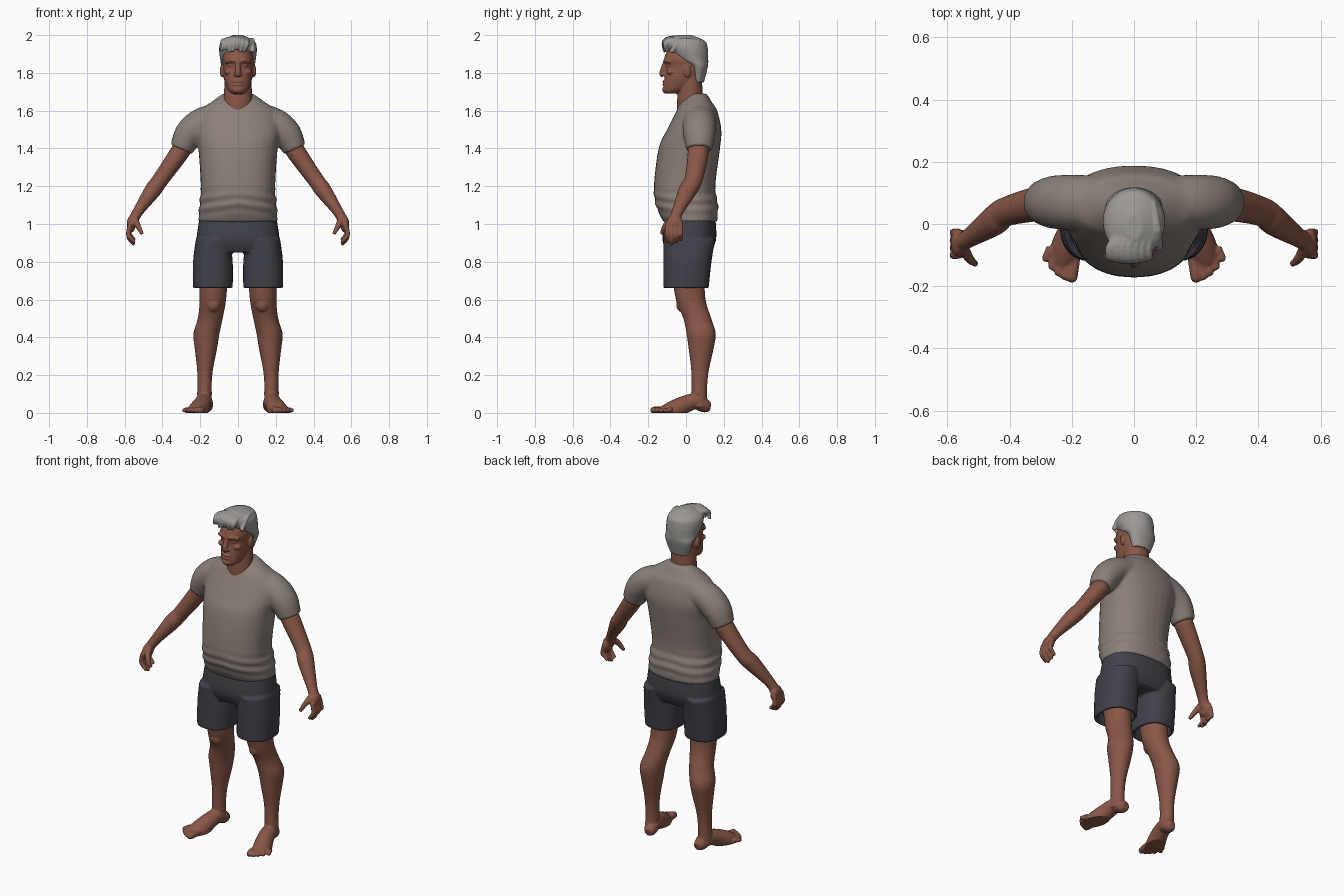
import bpy
import bmesh
import math
from mathutils import Vector, Matrix

default_cube = bpy.data.objects.get("Cube")
if default_cube:
    bpy.data.objects.remove(default_cube, do_unlink=True)

SIDES = {"left": 1, "right": -1}
SEGMENTS = 32
X_AXIS, Y_AXIS, Z_AXIS = Matrix.Identity(3)


def make_material(name, colour):
    material = bpy.data.materials.new(name)
    material.use_nodes = True
    material.diffuse_color = (*colour, 1)
    shader = next(n for n in material.node_tree.nodes if n.type == "BSDF_PRINCIPLED")
    shader.inputs["Base Color"].default_value = (*colour, 1)
    shader.inputs["Roughness"].default_value = .8
    return material


skin = make_material("warm_skin", (.25, .095, .062))
cloth = make_material("taupe_shirt", (.26, .215, .19))
denim = make_material("slate_shorts", (.052, .053, .068))
silver = make_material("silver_hair", (.33, .315, .3))


def resample(rows, steps=4):
    """Smooth spline through rows of numbers."""
    result = []
    last = len(rows) - 1
    for i in range(last):
        before, start = rows[max(i - 1, 0)], rows[i]
        end, after = rows[i + 1], rows[min(i + 2, last)]
        for s in range(steps):
            t = s / steps
            result.append([q + t / 2 * (r - p + t * (2 * p - 5 * q + 4 * r - o
                           + t * (3 * (q - r) + o - p)))
                           for p, q, r, o in zip(before, start, end, after)])
    return result + [list(rows[-1])]


def loft(bm, rows, side=1, depth_axis=Y_AXIS, upright=False, power=2, hollow=0):
    """Skin oval rings; each row is x, y, z, half width, half depth."""
    rows = resample(rows)
    if hollow:
        x, y, z, w, d = rows[0]
        w, d = w - hollow, d - hollow
        rows = [[x, y, z + 4 * hollow, w, d], [x, y, z, w, d]] + rows
    centres = [Vector(row[:3]) for row in rows]
    rings = []
    for i, (*_, half_width, half_depth) in enumerate(rows):
        ahead = centres[min(i + 1, len(rows) - 1)] - centres[max(i - 1, 0)]
        tangent = Z_AXIS if upright else ahead.normalized()
        depth = (depth_axis - tangent * depth_axis.dot(tangent)).normalized()
        wide = tangent.cross(depth)
        ring = []
        for k in range(SEGMENTS):
            angle = math.tau * k / SEGMENTS
            u, v = (math.copysign(abs(f) ** (2 / power), f)
                    for f in (math.cos(angle), math.sin(angle)))
            point = centres[i] + wide * half_width * u + depth * half_depth * v
            point.x *= side
            ring.append(bm.verts.new(point))
        rings.append(ring)
    for low, high in zip(rings, rings[1:]):
        for k in range(SEGMENTS):
            n = (k + 1) % SEGMENTS
            bm.faces.new((low[k], low[n], high[n], high[k]))
    bm.faces.new(rings[0])
    bm.faces.new(rings[-1])


def tube(bm, path, ratio=1, **options):
    """Loft along a path of x, y, z, radius; ratio is depth over width."""
    loft(bm, [(x, y, z, r, r * ratio) for x, y, z, r in path], **options)


def stack(bm, levels, x=0, **options):
    """Loft level rings; each is z, half width, front y, back y."""
    rows = [(x, (front + back) / 2, z, w, (back - front) / 2)
            for z, w, front, back in levels]
    loft(bm, rows, upright=True, **options)


def ball(bm, centre, size, side=1):
    x, y, z = centre
    matrix = Matrix.Translation((x * side, y, z)) @ Matrix.Diagonal((*size, 1))
    bmesh.ops.create_icosphere(bm, subdivisions=3, radius=1, matrix=matrix)


def fuse(name, bm, material, voxel, rounds=2, shape=None):
    """Blend all overlapping volumes into one smooth surface."""
    bmesh.ops.recalc_face_normals(bm, faces=bm.faces)
    mesh = bpy.data.meshes.new(name)
    bm.to_mesh(mesh)
    bm.free()
    part = bpy.data.objects.new(name, mesh)
    bpy.context.collection.objects.link(part)
    remesh = part.modifiers.new("blend", "REMESH")
    remesh.mode = "VOXEL"
    remesh.voxel_size = voxel
    relax = part.modifiers.new("relax", "SMOOTH")
    relax.factor, relax.iterations = .5, rounds
    graph = bpy.context.evaluated_depsgraph_get()
    part.data = bpy.data.meshes.new_from_object(part.evaluated_get(graph))
    part.modifiers.clear()
    part.data.materials.clear()
    part.data.materials.append(material)
    for polygon in part.data.polygons:
        polygon.use_smooth = True
        polygon.material_index = 0
    if shape:
        for vertex in part.data.vertices:
            shape(vertex.co)


def fabric_folds(co):
    # slanted creases gathered around the waist
    fade = math.exp(-((co.z - 1.11) / .06) ** 2)
    wave = math.sin(110 * co.z + 14 * abs(co.x) + 5 * co.y)
    scale = 1 + .02 * fade * wave
    co.x *= scale
    co.y *= scale


def flat_sole(co):
    co.z = max(co.z, 0)


# Shirt: torso and sleeves
bm = bmesh.new()
stack(bm, [(1.01, .21, -.12, .165), (1.1, .205, -.16, .17), (1.2, .197, -.17, .155),
           (1.4, .21, -.145, .18), (1.5, .225, -.1, .187), (1.6, .2, -.05, .165),
           (1.64, .15, -.03, .14), (1.69, .08, .02, .11)], power=2.25)
for side in SIDES.values():
    tube(bm, [(.3, .07, 1.395, .062), (.26, .07, 1.475, .077),
              (.2, .07, 1.53, .08), (.12, .07, 1.56, .078)], ratio=1.1, side=side)
fuse("shirt", bm, cloth, .009, 4, fabric_folds)

# Shorts: hips and two open legs
bm = bmesh.new()
stack(bm, [(.85, .215, -.1, .13), (.92, .22, -.125, .16), (1.04, .203, -.11, .155)],
      power=2.4)
for side in SIDES.values():
    stack(bm, [(.66, .105, -.12, .12), (.8, .105, -.12, .135), (.92, .09, -.12, .155)],
          x=.133, side=side, power=2.4, hollow=.016)
fuse("shorts", bm, denim, .007, 3)

# Head and neck with facial forms
bm = bmesh.new()
stack(bm, [(1.69, .03, -.11, -.04), (1.71, .053, -.12, 0), (1.77, .075, -.114, .08),
           (1.83, .08, -.106, .1), (1.88, .082, -.115, .105), (1.97, .06, -.07, .08)],
      power=2.2)
stack(bm, [(1.55, .085, -.045, .11), (1.66, .076, -.047, .09), (1.79, .07, -.03, .085)])
tube(bm, [(0, -.11, 1.86, .01), (0, -.126, 1.8, .015), (0, -.118, 1.785, .013)])
ball(bm, (0, -.11, 1.71), (.028, .016, .018))
for lip_height in (1.738, 1.754):
    ball(bm, (0, -.115, lip_height), (.028, .01, .007))
for side in SIDES.values():
    # brow, eye, cheekbone, nostril and ear
    tube(bm, [(0, -.11, 1.86, .01), (.035, -.107, 1.867, .011), (.065, -.083, 1.857, .01)],
         side=side, depth_axis=Z_AXIS)
    ball(bm, (.033, -.09, 1.837), (.017, .013, .009), side)
    ball(bm, (.05, -.08, 1.805), (.023, .022, .016), side)
    ball(bm, (.014, -.118, 1.79), (.009, .011, .008), side)
    ball(bm, (.085, .006, 1.81), (.011, .02, .034), side)
fuse("head_and_neck", bm, skin, .0045)

# Hair: close cap, swept fringe locks and side lock
bm = bmesh.new()
stack(bm, [(1.75, .06, .03, .095), (1.83, .087, .02, .115), (1.87, .094, -.05, .118),
           (1.93, .1, -.1, .115), (1.97, .085, -.105, .1), (2, .025, -.05, .03)])
LOCKS = 7
for i in range(LOCKS):
    x = -.075 + .02 * i
    lift = .014 * math.sin(math.pi * i / (LOCKS - 1))
    sway = .008 * math.sin(2 * i)
    tube(bm, [(x * .7 + .03, 0, 1.97 + lift, .012), (x, -.07, 1.97 + lift, .014),
              (x, -.106 - lift / 2, 1.95 + lift, .015), (x - .014, -.1 - lift, 1.915 + sway, .007)],
         depth_axis=X_AXIS)
tube(bm, [(.06, .07, 1.96, .012), (.075, -.02, 1.97, .014), (.08, -.08, 1.91, .012)],
     depth_axis=X_AXIS)
fuse("hair", bm, silver, .0045)

for label, side in SIDES.items():
    # Arm with palm, curled fingers and thumb
    bm = bmesh.new()
    tube(bm, [(.25, .07, 1.48, .05), (.305, .066, 1.385, .051), (.41, .04, 1.235, .043),
              (.45, .01, 1.18, .044), (.53, -.045, 1.065, .028), (.56, -.06, 1.01, .028)],
         ratio=1.1, side=side)
    ball(bm, (.565, -.06, 1), (.024, .046, .045), side)
    for finger in range(4):
        y = -.1 + .024 * finger
        drop = .012 * abs(finger - 1)
        tube(bm, [(.57, y, 1, .013), (.58, y, .95, .013),
                  (.57, y, .915 + drop, .012), (.547, y, .89 + drop, .009)], side=side)
    tube(bm, [(.55, -.07, 1.035, .018), (.53, -.11, .99, .015), (.507, -.13, .947, .009)],
         side=side)
    fuse("arm_" + label, bm, skin, .005)

    # Leg with kneecap and ankle bones
    bm = bmesh.new()
    tube(bm, [(.13, .01, .74, .078), (.133, .025, .6, .07), (.147, .06, .5, .066),
              (.167, .08, .42, .069), (.17, .08, .34, .059), (.175, .074, .22, .041),
              (.177, .07, .12, .037), (.177, .07, .03, .04)],
         ratio=1.12, side=side, upright=True)
    ball(bm, (.13, -.02, .575), (.037, .032, .042), side)
    ball(bm, (.177, .065, .105), (.043, .018, .02), side)
    # Foot and five toes, clipped flat at the sole
    tube(bm, [(.165, .13, .03, .022), (.168, .1, .038, .037), (.178, .05, .06, .042),
              (.192, -.01, .043, .047), (.212, -.07, .01, .053), (.23, -.115, -.01, .047)],
         side=side, depth_axis=Z_AXIS)
    for toe in range(5):
        t = toe / 4
        r = .019 - .007 * t ** .5
        tip = (.2 + .084 * t, -.17 + .06 * t * t, .014)
        tube(bm, [(.19 + .08 * t, -.1 + .025 * t, .018, r), (*tip, r)],
             side=side, depth_axis=Z_AXIS)
        ball(bm, tip, (r, r, r), side)
    fuse("leg_" + label, bm, skin, .0055, shape=flat_sole)
